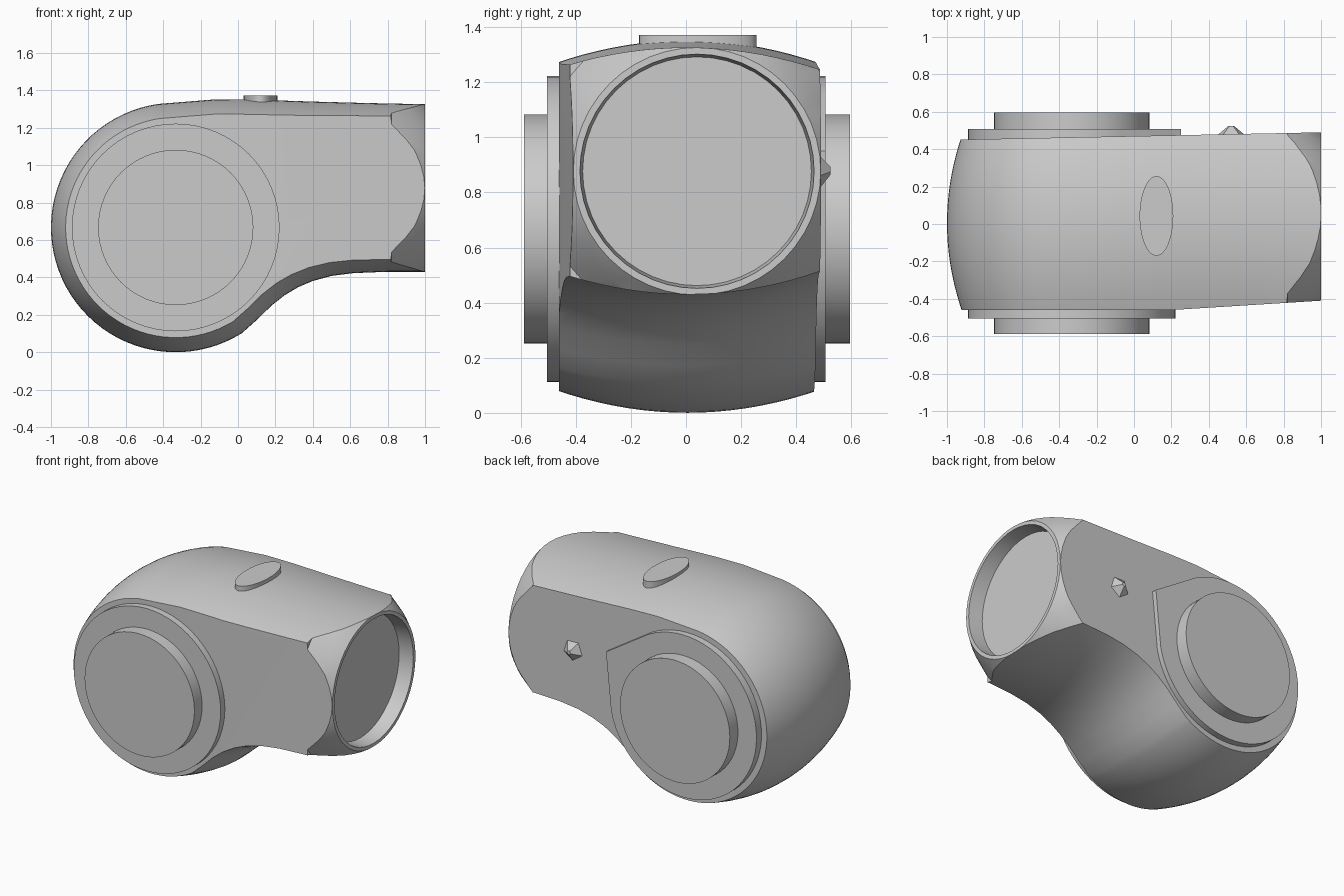
import bpy, bmesh, math
from mathutils import Vector, Matrix

if "Cube" in bpy.data.objects:
    bpy.data.objects.remove(bpy.data.objects["Cube"], do_unlink=True)

grey = bpy.data.materials.new("plain grey")
grey.use_nodes = True
GREY = (0.6, 0.6, 0.6, 1)
grey.diffuse_color = GREY
grey.node_tree.nodes["Principled BSDF"].inputs["Base Color"].default_value = GREY

HUB = Vector((-0.333, 0.667))      # x, z of the joint axis
R = 0.667
BORE_Y, BORE_Z = 0.04, 0.877       # axis of the socket


def add(name, bm):
    bmesh.ops.recalc_face_normals(bm, faces=bm.faces)
    me = bpy.data.meshes.new(name)
    bm.to_mesh(me)
    bm.free()
    me.materials.append(grey)
    ob = bpy.data.objects.new(name, me)
    bpy.context.collection.objects.link(ob)
    return ob


def smooth(ob, angle=30):
    bpy.ops.object.select_all(action="DESELECT")
    ob.select_set(True)
    bpy.context.view_layer.objects.active = ob
    bpy.ops.object.shade_smooth_by_angle(angle=math.radians(angle))


def prism(name, outline, axis, a, b):
    """Extrude a closed outline from a to b along y or z."""
    bm = bmesh.new()
    put = (lambda p, d: (p[0], d, p[1])) if axis == "y" else (lambda p, d: (p[0], p[1], d))
    lo = [bm.verts.new(put(p, a)) for p in outline]
    hi = [bm.verts.new(put(p, b)) for p in outline]
    n = len(outline)
    for i in range(n):
        j = (i + 1) % n
        bm.faces.new((lo[i], lo[j], hi[j], hi[i]))
    bm.faces.new(lo)
    bm.faces.new(hi)
    ob = add(name, bm)
    smooth(ob)
    return ob


def ellipse(cx, cy, rx, ry, n=64):
    return [Vector((cx + rx * math.cos(2 * math.pi * i / n),
                    cy + ry * math.sin(2 * math.pi * i / n))) for i in range(n)]


# Side outline: straight top, round elbow, concave underside
outline = [Vector(p) for p in [(1.05, 1.325), (0.7, 1.332), (0.4, 1.34), (0.1, 1.35), (-0.12, 1.352)]]
for i in range(49):
    a = math.radians(98 + (302 - 98) * i / 48)
    outline.append(HUB + R * Vector((math.cos(a), math.sin(a))))
outline += [Vector(p) for p in [(0.1, 0.172), (0.18, 0.25), (0.25, 0.305), (0.32, 0.347), (0.4, 0.381),
                                (0.5, 0.408), (0.62, 0.423), (0.8, 0.43), (1.05, 0.43)]]


def inset(i, d):
    """Move outline point i inward by d; the open end only moves up or down."""
    last = len(outline) - 1
    if i in (0, last):
        return outline[i] + Vector((0, -d if i == 0 else d))
    t = (outline[i + 1] - outline[i - 1]).normalized()
    return outline[i] + Vector((-t.y, t.x)) * d


# Crowned body: outline rings across the width
bm = bmesh.new()
rings = []
STEPS = 18
for k in range(STEPS + 1):
    u = -1 + 2 * k / STEPS
    row = []
    for i in range(len(outline)):
        p = inset(i, 0.085 * u * u)
        row.append(bm.verts.new((p.x, 0.485 * u + 0.005, p.y)))
    rings.append(row)
n = len(outline)
for r0, r1 in zip(rings, rings[1:]):
    for i in range(n):
        j = (i + 1) % n
        bm.faces.new((r0[i], r0[j], r1[j], r1[i]))
bm.faces.new(rings[0])
bm.faces.new(rings[-1])
bmesh.ops.recalc_face_normals(bm, faces=bm.faces)

# Flat side walls, the front one tapering toward the socket
walls = [((0, -0.46, 0), (0, -1, 0)),
         ((0.2, -0.46, 0), (0.05, -0.8, 0)),
         ((0, 0.47, 0), (-0.02, 1, 0))]
for co, no in walls:
    bmesh.ops.bisect_plane(bm, geom=bm.verts[:] + bm.edges[:] + bm.faces[:],
                           plane_co=co, plane_no=Vector(no).normalized(), clear_outer=True)
    bmesh.ops.holes_fill(bm, edges=[e for e in bm.edges if e.is_boundary], sides=0)
body = add("elbow_body", bm)

# Turned envelope: rounds the neck and leaves the recessed socket
turn = [(0.9, 0), (0.9, 0.415), (1.0, 0.425), (1.0, 0.449), (0.94, 0.5), (0.82, 0.575),
        (0.75, 1.8), (-1.5, 1.8), (-1.5, 0)]
bm = bmesh.new()
verts = [bm.verts.new((x, BORE_Y, BORE_Z + r)) for x, r in turn]
edges = [bm.edges.new(pair) for pair in zip(verts, verts[1:])]
bmesh.ops.spin(bm, geom=verts + edges, cent=(0, BORE_Y, BORE_Z), axis=(1, 0, 0),
               angle=2 * math.pi, steps=48, use_merge=True)
bmesh.ops.remove_doubles(bm, verts=bm.verts, dist=0.0001)
cutter = add("neck_envelope", bm)
cutter.hide_render = True

mod = body.modifiers.new("neck", "BOOLEAN")
mod.operation = "INTERSECT"
mod.solver = "EXACT"
mod.object = cutter
bpy.context.view_layer.objects.active = body
bpy.ops.object.modifier_apply(modifier=mod.name)
bpy.data.objects.remove(cutter, do_unlink=True)
smooth(body, 25)

# Joint flanges and hubs on both sides
disc = ellipse(HUB.x, HUB.y, 0.555, 0.555)
prism("front_flange", disc, "y", -0.505, -0.43)
tip = Vector((0.25, 0.95))
tabbed = [p for p in disc if (p - tip).length > 0.34]
start = min(range(len(tabbed)), key=lambda i: (tabbed[i] - tabbed[i - 1]).length * -1)
tabbed.insert(start, tip)
prism("back_flange", tabbed, "y", 0.43, 0.507)
hub = ellipse(HUB.x, HUB.y, 0.415, 0.415)
prism("front_hub", hub, "y", -0.588, -0.49)
prism("back_hub", hub, "y", 0.49, 0.595)

# Oval button on top
prism("top_button", ellipse(0.12, 0.043, 0.09, 0.213, 48), "z", 1.32, 1.372)

# Small pointed stud on the back wall
bm = bmesh.new()
bmesh.ops.create_cone(bm, cap_ends=True, segments=5, radius1=0.09, radius2=0.015, depth=0.06,
                      matrix=Matrix.Translation((0.52, 0.495, 0.88)) @ Matrix.Rotation(-math.pi / 2, 4, "X"))
add("back_stud", bm)
